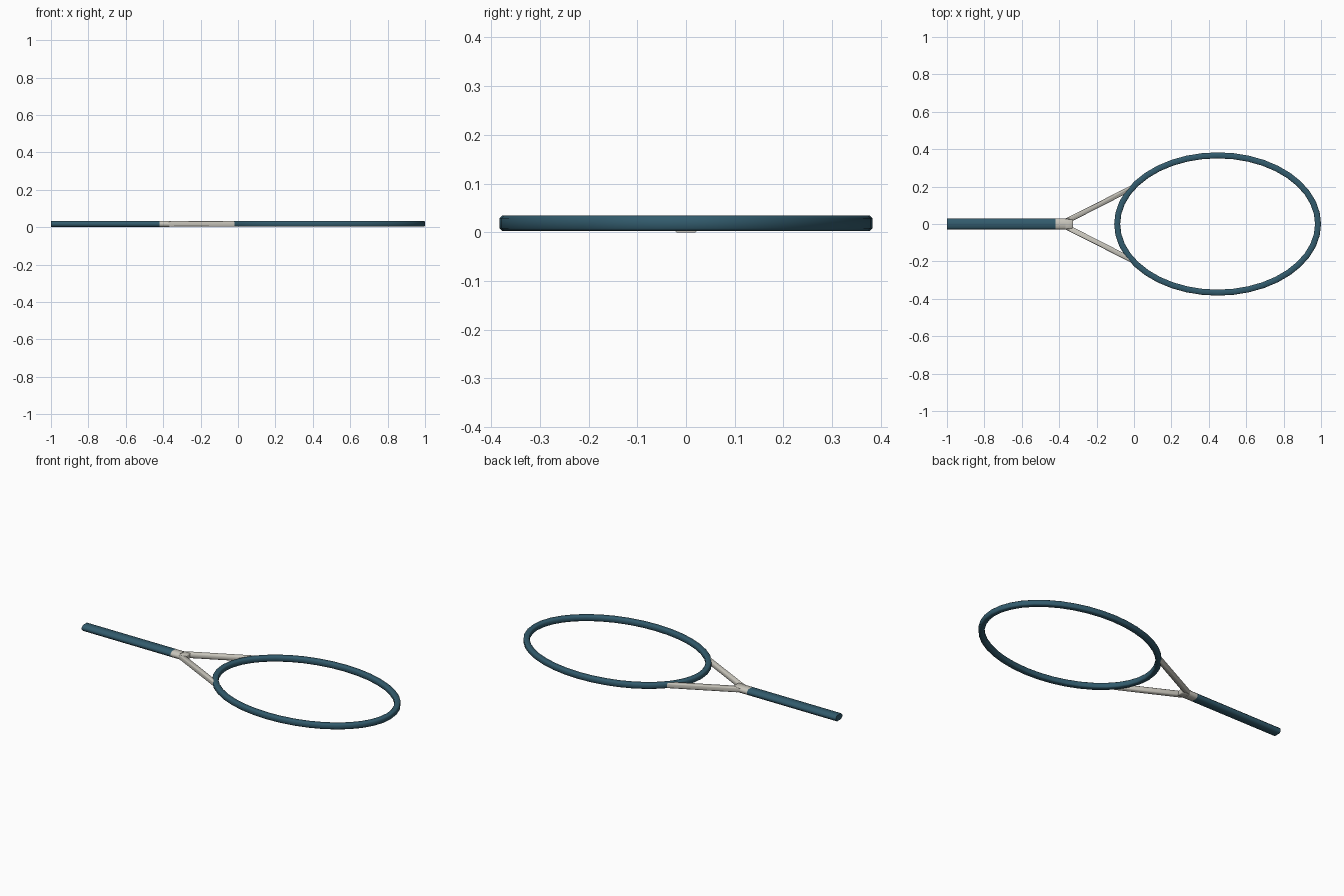
import bpy, bmesh, math
from mathutils import Vector

if "Cube" in bpy.data.objects:
    bpy.data.objects.remove(bpy.data.objects["Cube"])


def material(name, rgb):
    m = bpy.data.materials.new(name)
    m.diffuse_color = (*rgb, 1)
    m.use_nodes = True
    m.node_tree.nodes["Principled BSDF"].inputs["Base Color"].default_value = m.diffuse_color
    return m


TEAL = material("teal", (0.032, 0.105, 0.152))
CREAM = material("cream", (0.58, 0.56, 0.50))


def finish(name, bm, mat):
    bmesh.ops.recalc_face_normals(bm, faces=bm.faces)
    me = bpy.data.meshes.new(name)
    bm.to_mesh(me)
    bm.free()
    ob = bpy.data.objects.new(name, me)
    bpy.context.collection.objects.link(ob)
    me.materials.append(mat)
    bpy.context.view_layer.objects.active = ob
    ob.select_set(True)
    bpy.ops.object.shade_smooth_by_angle(angle=math.radians(50))
    ob.select_set(False)
    return ob


def section(w, h, c):
    """Rectangle w x h with chamfered corners, centred on the origin."""
    a, b = w / 2, h / 2
    return [(a, c - b), (a, b - c), (a - c, b), (c - a, b),
            (-a, b - c), (-a, c - b), (c - a, -b), (a - c, -b)]


def bar(name, x0, x1, w, h, c, z, mat):
    bm = bmesh.new()
    f = bm.faces.new([bm.verts.new((x0, y, z + k)) for y, k in section(w, h, c)])
    r = bmesh.ops.extrude_face_region(bm, geom=[f], use_keep_orig=True)
    vs = [g for g in r["geom"] if isinstance(g, bmesh.types.BMVert)]
    bmesh.ops.translate(bm, verts=vs, vec=(x1 - x0, 0, 0))
    return finish(name, bm, mat)


def plate(name, outline, z0, z1, bevel, mat):
    bm = bmesh.new()
    f = bm.faces.new([bm.verts.new((x, y, z0)) for x, y in outline])
    r = bmesh.ops.extrude_face_region(bm, geom=[f], use_keep_orig=True)
    vs = [g for g in r["geom"] if isinstance(g, bmesh.types.BMVert)]
    bmesh.ops.translate(bm, verts=vs, vec=(0, 0, z1 - z0))
    edges = [e for e in bm.edges if abs(e.verts[0].co.z - e.verts[1].co.z) < 1e-6]
    bmesh.ops.bevel(bm, geom=edges, offset=bevel, segments=1, affect='EDGES')
    return finish(name, bm, mat)


# Oval head hoop: chamfered section swept round an ellipse
CX, A, B, N = 0.447, 0.537, 0.367, 40
bm = bmesh.new()
rings = []
for i in range(N):
    t = 2 * math.pi * i / N
    n = Vector((math.cos(t) / A, math.sin(t) / B, 0)).normalized()
    p = Vector((CX + A * math.cos(t), B * math.sin(t), 0.0185))
    rings.append([bm.verts.new(p + n * u + Vector((0, 0, v)))
                  for u, v in section(0.032, 0.031, 0.005)])
for i in range(N):
    a, b = rings[i], rings[(i + 1) % N]
    for k in range(8):
        j = (k + 1) % 8
        bm.faces.new((a[k], a[j], b[j], b[k]))
finish("head_hoop", bm, TEAL)

# Grip and the pale collar above it
bar("grip", -1.0, -0.42, 0.06, 0.034, 0.011, 0.017, TEAL)
bar("collar", -0.42, -0.365, 0.06, 0.034, 0.011, 0.017, CREAM)

# Throat: a short block and two splayed arms running into the hoop
plate("throat_block", [(-0.37, -0.028), (-0.325, -0.024), (-0.325, 0.024), (-0.37, 0.028)],
      0.003, 0.032, 0.003, CREAM)
ARM = [(-0.368, 0.028), (-0.325, 0.018), (-0.05, 0.158), (-0.012, 0.19), (-0.008, 0.21)]
for side, s in (("left", 1), ("right", -1)):
    plate("throat_arm_" + side, [(x, s * y) for x, y in ARM], 0.003, 0.033, 0.005, CREAM)
